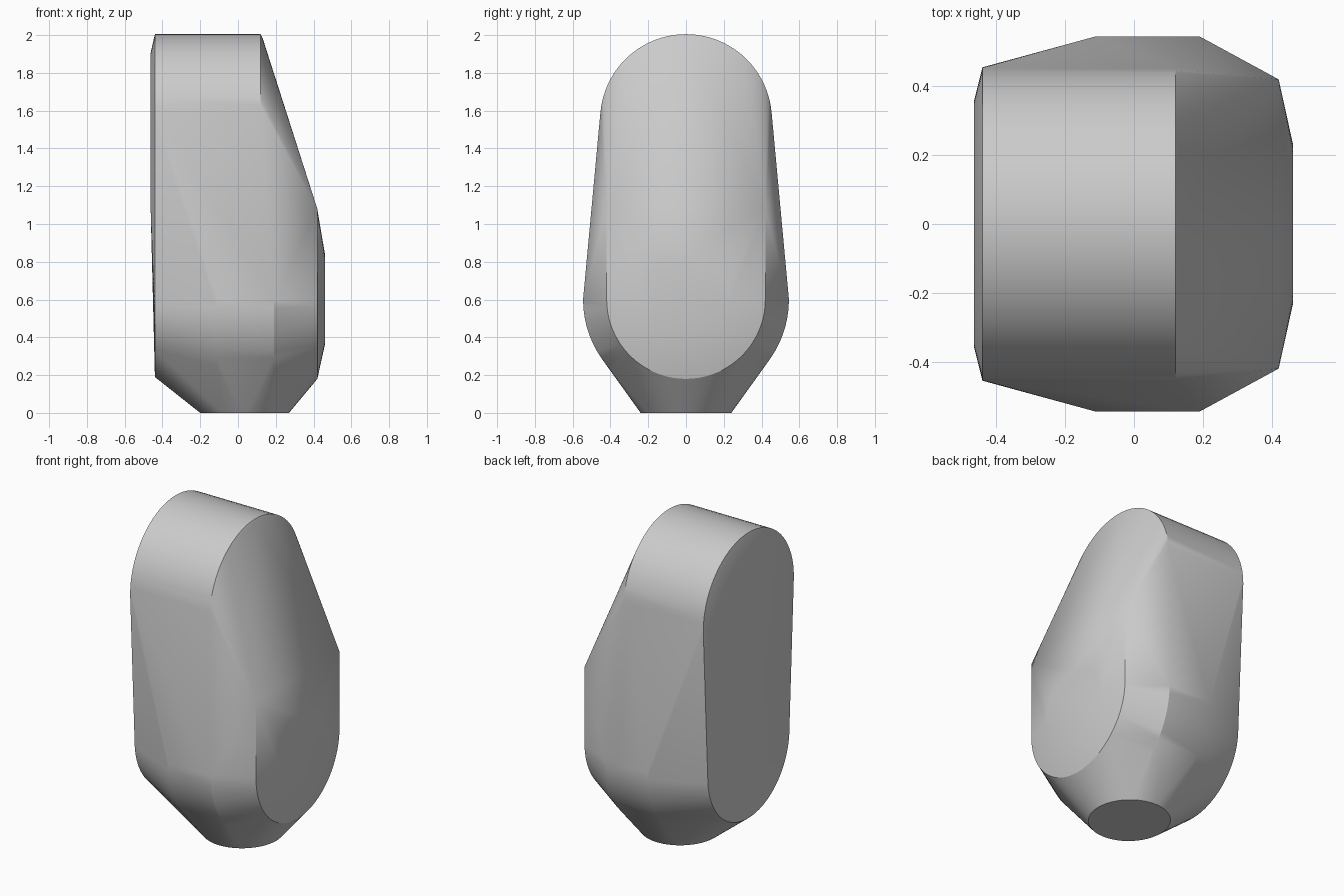
import bpy
import bmesh
from math import sin, cos, pi, radians

cube = bpy.data.objects.get("Cube")
if cube:
    bpy.data.objects.remove(cube, do_unlink=True)


def arc(x, z, r, start, end, steps=36):
    """Points of an arc in the plane at x, centred on y = 0."""
    angles = [start + (end - start) * i / steps for i in range(steps + 1)]
    return [(x, r * cos(a), z + r * sin(a)) for a in angles]


points = []

# Rounded top, running from the back rim to the head of the slope
for x in (-0.44, 0.12):
    points += arc(x, 1.55, 0.455, 0, pi)
points += arc(0.13, 1.55, 0.435, pi * 0.3, pi * 0.7)

# Slightly raised flat back panel
points += arc(-0.464, 1.54, 0.36, 0, pi)
points += [(-0.463, y, 1.1) for y in (-0.36, 0.36)]

# Lower back rim and lower front rim
points += arc(-0.44, 0.6, 0.41, pi, 2 * pi)
points += arc(0.42, 0.6, 0.42, pi, 2 * pi)

# Corners where the slope meets the front
points += [(0.42, y, 1.08) for y in (-0.42, 0.42)]

# Shallow round bulge on the front
points += arc(0.461, 0.6, 0.235, 0, 2 * pi)

# Widest band around the lower body
for x in (-0.11, 0.19):
    points += arc(x, 0.6, 0.545, pi, 2 * pi)

# Round flat foot
points += [(0.035 + 0.235 * cos(i * pi / 24), 0.24 * sin(i * pi / 24), 0)
           for i in range(48)]

# Wrap one faceted skin around all the sections
bm = bmesh.new()
for p in points:
    bm.verts.new(p)
bmesh.ops.remove_doubles(bm, verts=bm.verts[:], dist=0.0005)
bmesh.ops.convex_hull(bm, input=bm.verts[:])
loose = [v for v in bm.verts if not v.link_faces]
bmesh.ops.delete(bm, geom=loose, context='VERTS')
bmesh.ops.dissolve_limit(bm, angle_limit=radians(0.3),
                         verts=bm.verts[:], edges=bm.edges[:])
bmesh.ops.recalc_face_normals(bm, faces=bm.faces[:])
mesh = bpy.data.meshes.new("rounded_body")
bm.to_mesh(mesh)
bm.free()

body = bpy.data.objects.new("rounded_body", mesh)
bpy.context.collection.objects.link(body)

# Plain grey
grey = bpy.data.materials.new("light_grey")
colour = (0.6, 0.6, 0.6, 1)
grey.use_nodes = True
grey.diffuse_color = colour
grey.node_tree.nodes["Principled BSDF"].inputs["Base Color"].default_value = colour
mesh.materials.append(grey)

# Smooth curves, crisp rims
bpy.ops.object.select_all(action='DESELECT')
body.select_set(True)
bpy.context.view_layer.objects.active = body
bpy.ops.object.shade_smooth_by_angle(angle=radians(25))
